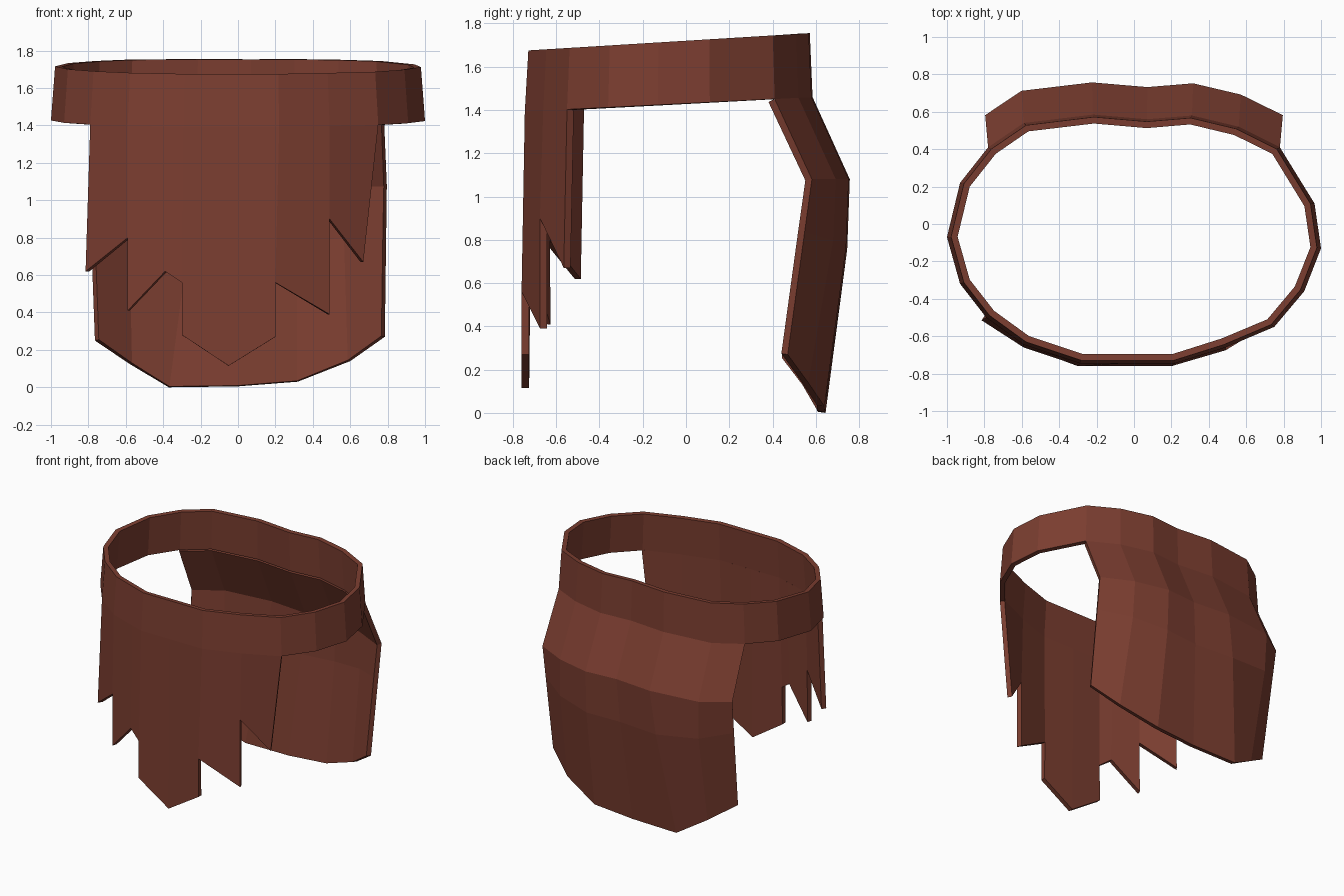
import bpy
import bmesh
from mathutils import Vector

if "Cube" in bpy.data.objects:
    bpy.data.objects.remove(bpy.data.objects["Cube"], do_unlink=True)

THICKNESS = 0.035

leather = bpy.data.materials.new("brown_leather")
leather.use_nodes = True
leather_colour = (0.2, 0.048, 0.03, 1)
leather.diffuse_color = leather_colour
shader = leather.node_tree.nodes["Principled BSDF"]
shader.inputs["Base Color"].default_value = leather_colour
shader.inputs["Roughness"].default_value = 0.9


def belt_top(x, y):
    return Vector((x * 0.978, y * 0.978, 1.72 + 0.06 * y))


def belt_bottom(x, y):
    return Vector((x, y, 1.43 + 0.05 * y))


def finish_cloth(name, bm):
    """Turn an outer surface into a flat shaded object thickened inward."""
    mesh = bpy.data.meshes.new(name)
    bm.to_mesh(mesh)
    bm.free()
    mesh.materials.append(leather)
    cloth = bpy.data.objects.new(name, mesh)
    bpy.context.collection.objects.link(cloth)
    solid = cloth.modifiers.new("cloth_thickness", "SOLIDIFY")
    solid.thickness = THICKNESS
    solid.offset = -1
    return cloth


def skin_rows(name, rows, closed=False):
    """Bridge rows of points, listed from bottom to top, with quads."""
    bm = bmesh.new()
    grid = [[bm.verts.new(point) for point in row] for row in rows]
    count = len(rows[0])
    for low, high in zip(grid, grid[1:]):
        for i in range(count if closed else count - 1):
            j = (i + 1) % count
            bm.faces.new((low[i], low[j], high[j], high[i]))
    return finish_cloth(name, bm)


# Belt outline, counter-clockwise: front, left side, back, right side
front = [(-.79, -.5), (-.59, -.645), (-.29, -.745),
         (.22, -.745), (.49, -.66), (.75, -.55)]
left_side = [(.91, -.36), (1, -.13), (.965, .11)]
back = [(.78, .41), (.56, .52), (.31, .58), (.07, .56),
        (-.22, .585), (-.59, .54), (-.78, .41)]
right_side = [(-.93, .22), (-1, -.07), (-.93, -.32)]
outline = front + left_side + back + right_side
skin_rows("belt", [[belt_bottom(*p) for p in outline],
                   [belt_top(*p) for p in outline]], closed=True)

# Back flap: bulges out below the belt, then tapers to a rounded hem
hem = [(.785, .47, .27), (.6, .565, .14), (.32, .64, .03), (0, .64, .005),
       (-.37, .645, 0), (-.58, .57, .125), (-.765, .47, .25)]
bulge = [Vector((x * 1.02, y + 0.172, 1.08)) for x, y in back]
lower = []
for i, (start, end) in enumerate(zip(bulge, hem)):
    at_edge = i in (0, len(hem) - 1)
    point = start.lerp(Vector(end), 0.3)
    if not at_edge:
        point.y = start.y - 0.012
    lower.append(point)
skin_rows("back_flap", [hem, lower, bulge, [belt_bottom(*p) for p in back]])


# Front flap: each column has hem heights on its left and right panels
def front_y(x):
    for (xa, ya), (xb, yb) in zip(front, front[1:]):
        if xa <= x <= xb:
            return ya + (yb - ya) * (x - xa) / (xb - xa)


# Column x, hem height to the left, hem height to the right, sideways drift
columns = [(-.79, .62, .62, -.025), (-.59, .8, .41, 0), (-.39, .62, .62, 0),
           (-.29, .56, .28, -.01), (-.05, .115, .115, 0), (.22, .27, .56, -.02),
           (.49, .39, .9, 0), (.75, .67, .67, -.08)]
bm = bmesh.new()
strips = []
for x, z_left, z_right, drift in columns:
    top = belt_bottom(x, front_y(x))
    strip = [bm.verts.new(top)]
    for z in sorted({z_left, z_right}, reverse=True):
        strip.append(bm.verts.new((x + drift, top.y - 0.015, z)))
    strips.append(strip)


def down_to(strip, z):
    return [v for v in strip if v.co.z > z - 0.001]


for i in range(len(columns) - 1):
    left_edge = down_to(strips[i], columns[i][2])
    right_edge = down_to(strips[i + 1], columns[i + 1][1])
    bm.faces.new(left_edge + right_edge[::-1])
finish_cloth("front_flap", bm)
